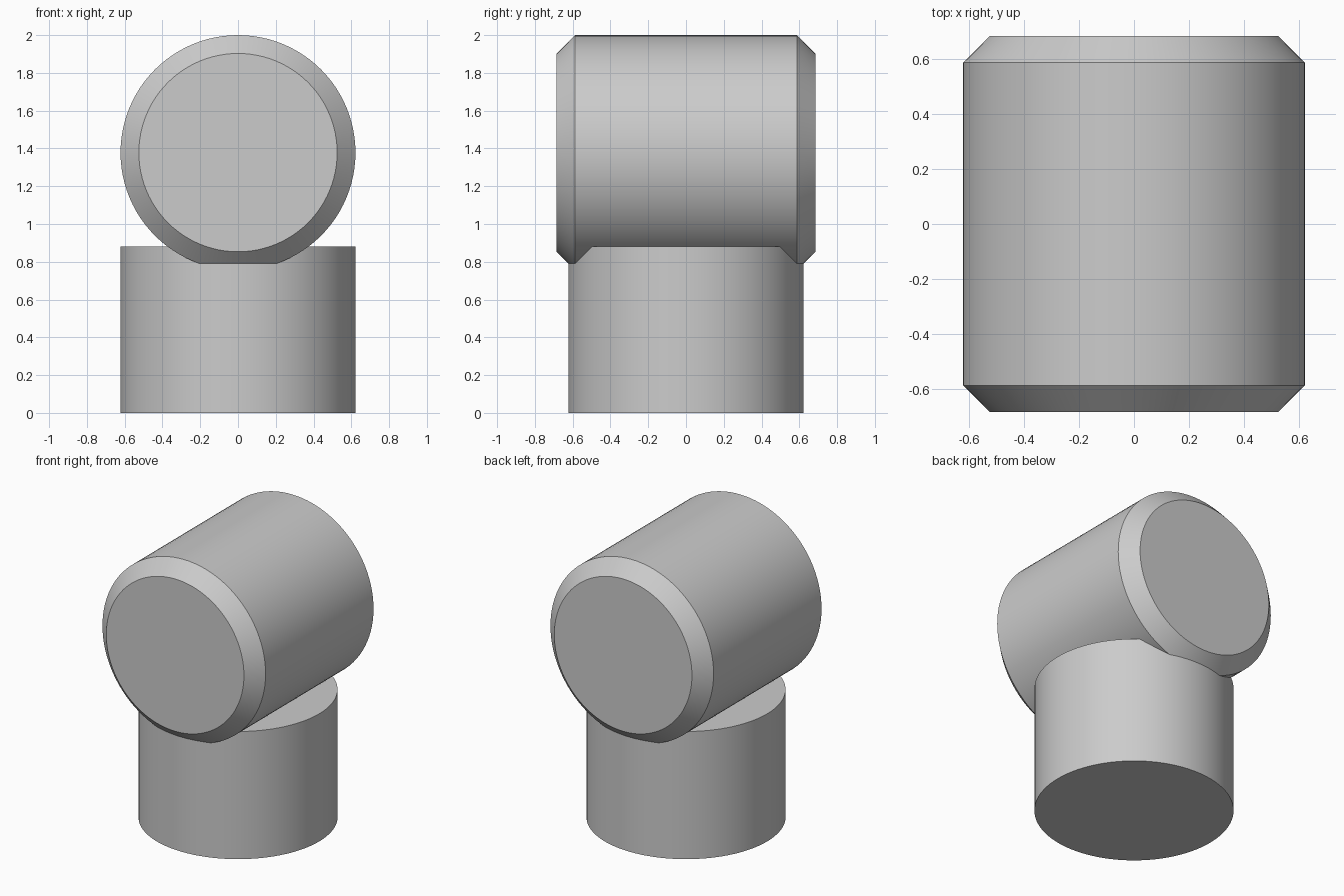
import bpy
import bmesh
from math import radians

cube = bpy.data.objects.get("Cube")
if cube:
    bpy.data.objects.remove(cube, do_unlink=True)

RADIUS = 0.622
SIDES = 96

# Single plain grey
grey = bpy.data.materials.new("plain grey")
grey.use_nodes = True
colour = (0.6, 0.6, 0.6, 1)
grey.diffuse_color = colour
grey.node_tree.nodes["Principled BSDF"].inputs["Base Color"].default_value = colour


def cylinder(name, length, location, tilt=0, chamfer=0):
    bpy.ops.mesh.primitive_cylinder_add(vertices=SIDES, radius=RADIUS, depth=length,
                                        location=location, rotation=(tilt, 0, 0))
    obj = bpy.context.object
    obj.name = obj.data.name = name
    obj.data.materials.append(grey)
    if chamfer:
        bm = bmesh.new()
        bm.from_mesh(obj.data)
        rims = [e for e in bm.edges if any(len(f.verts) > 4 for f in e.link_faces)]
        bmesh.ops.bevel(bm, geom=rims, offset=chamfer, offset_type='OFFSET',
                        segments=1, affect='EDGES')
        bm.to_mesh(obj.data)
        bm.free()
    bpy.ops.object.shade_smooth_by_angle(angle=radians(30))
    return obj


# Upright base
cylinder("base_cylinder", 0.88, (0, 0, 0.44))

# Chamfered drum lying front to back, sunk into the base
cylinder("chamfered_drum", 1.37, (0, 0, 2 - RADIUS), tilt=radians(90), chamfer=0.097)
